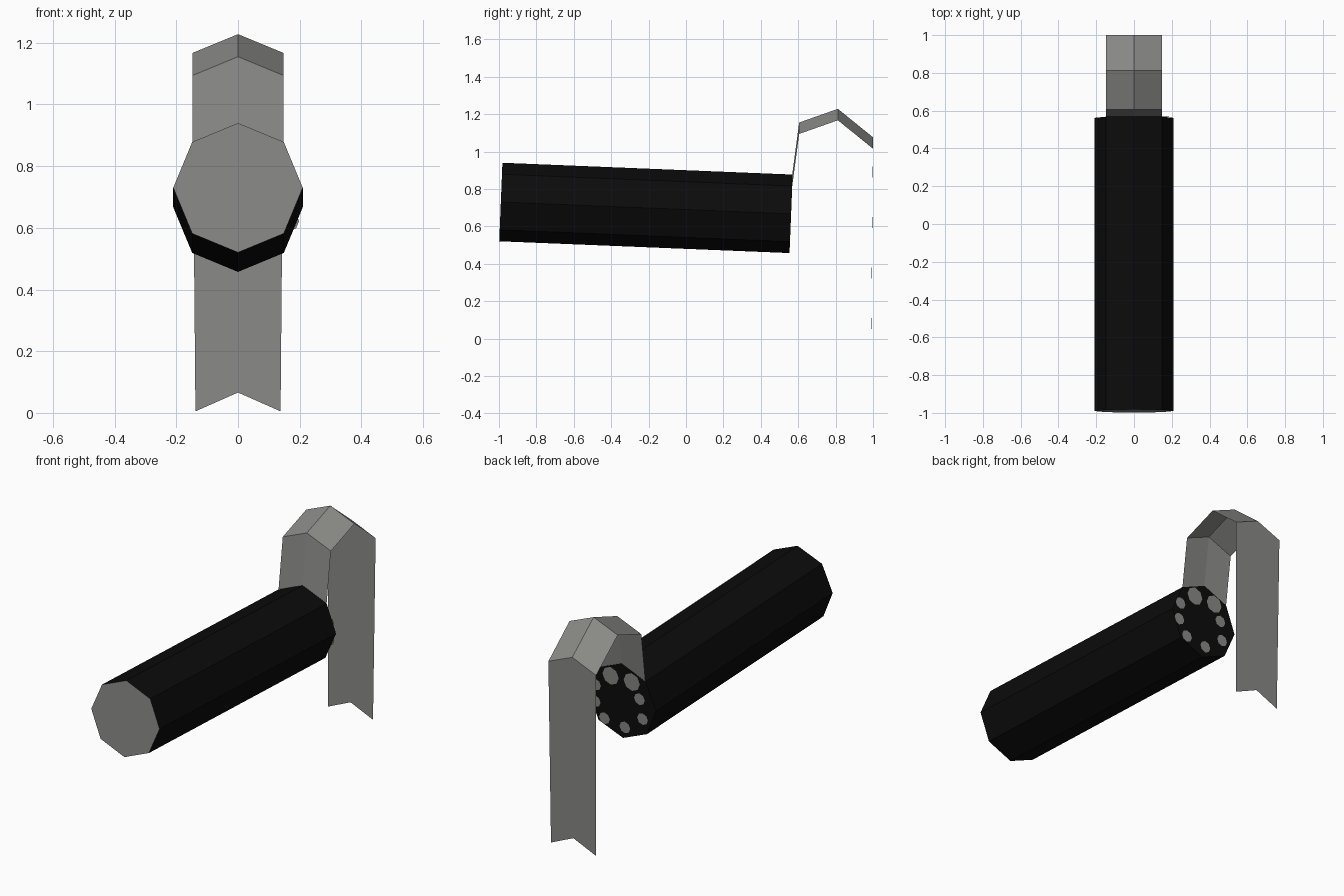
import bpy, bmesh, math
from mathutils import Vector, Matrix

if "Cube" in bpy.data.objects:
    bpy.data.objects.remove(bpy.data.objects["Cube"])


def material(name, rgb):
    m = bpy.data.materials.new(name)
    m.diffuse_color = (*rgb, 1)
    m.use_nodes = True
    m.node_tree.nodes["Principled BSDF"].inputs["Base Color"].default_value = m.diffuse_color
    return m


GREY = material("warm grey", (0.25, 0.25, 0.24))
BLACK = material("near black", (0.0035, 0.0035, 0.0035))


def add_object(name, bm, mats):
    me = bpy.data.meshes.new(name)
    bm.to_mesh(me)
    bm.free()
    for m in mats:
        me.materials.append(m)
    ob = bpy.data.objects.new(name, me)
    bpy.context.collection.objects.link(ob)
    return ob


# Frame of the slightly tilted barrel: local x across, y up, z along the axis
front, back = Vector((0, -0.99, 0.73)), Vector((0, 0.562, 0.667))
axis = (back - front).normalized()
right = Vector((1, 0, 0))
up = axis.cross(right)
if up.z < 0:
    up = -up
right = up.cross(axis)          # right-handed frame
rot = Matrix((right, up, axis)).transposed().to_4x4()
length = (back - front).length

# Octagonal barrel: black, with a grey front cap
bm = bmesh.new()
bmesh.ops.create_cone(bm, cap_ends=True, segments=8, radius1=0.21, radius2=0.21, depth=length,
                      matrix=Matrix.Translation((front + back) / 2) @ rot)
bm.normal_update()
for f in bm.faces:
    f.material_index = 1 if f.normal.dot(axis) < -0.9 else 0
add_object("barrel", bm, [BLACK, GREY])

# Grey spots around the back cap: (x, height from centre, radius)
spots = [(0.16, 0.05, 0.033), (0.165, -0.045, 0.033), (0.11, -0.127, 0.033),
         (-0.015, -0.145, 0.033), (-0.126, -0.068, 0.033), (-0.11, 0.04, 0.033),
         (0.065, 0.125, 0.05), (-0.065, 0.125, 0.05)]
bm = bmesh.new()
for x, h, r in spots:
    pos = back + Vector((x, 0, 0)) + up * h + axis * 0.003
    bmesh.ops.create_circle(bm, cap_ends=True, segments=8, radius=r,
                            matrix=Matrix.Translation(pos) @ rot)
add_object("back_spots", bm, [GREY])

# Folded strap: chevron section swept up, over and down behind the barrel
path = [(0.568, 0.877, 0.148), (0.605, 1.155, 0.148), (0.812, 1.228, 0.148),
        (1.0, 1.076, 0.147), (0.99, 0.066, 0.138)]      # y, ridge z, half width
bm = bmesh.new()
rows = [[bm.verts.new((s * w, y, z - 0.061 * abs(s))) for s in (-1, 0, 1)] for y, z, w in path]
for a, b in zip(rows, rows[1:]):
    for i in range(2):
        bm.faces.new((a[i], a[i + 1], b[i + 1], b[i]))
add_object("strap", bm, [GREY])
